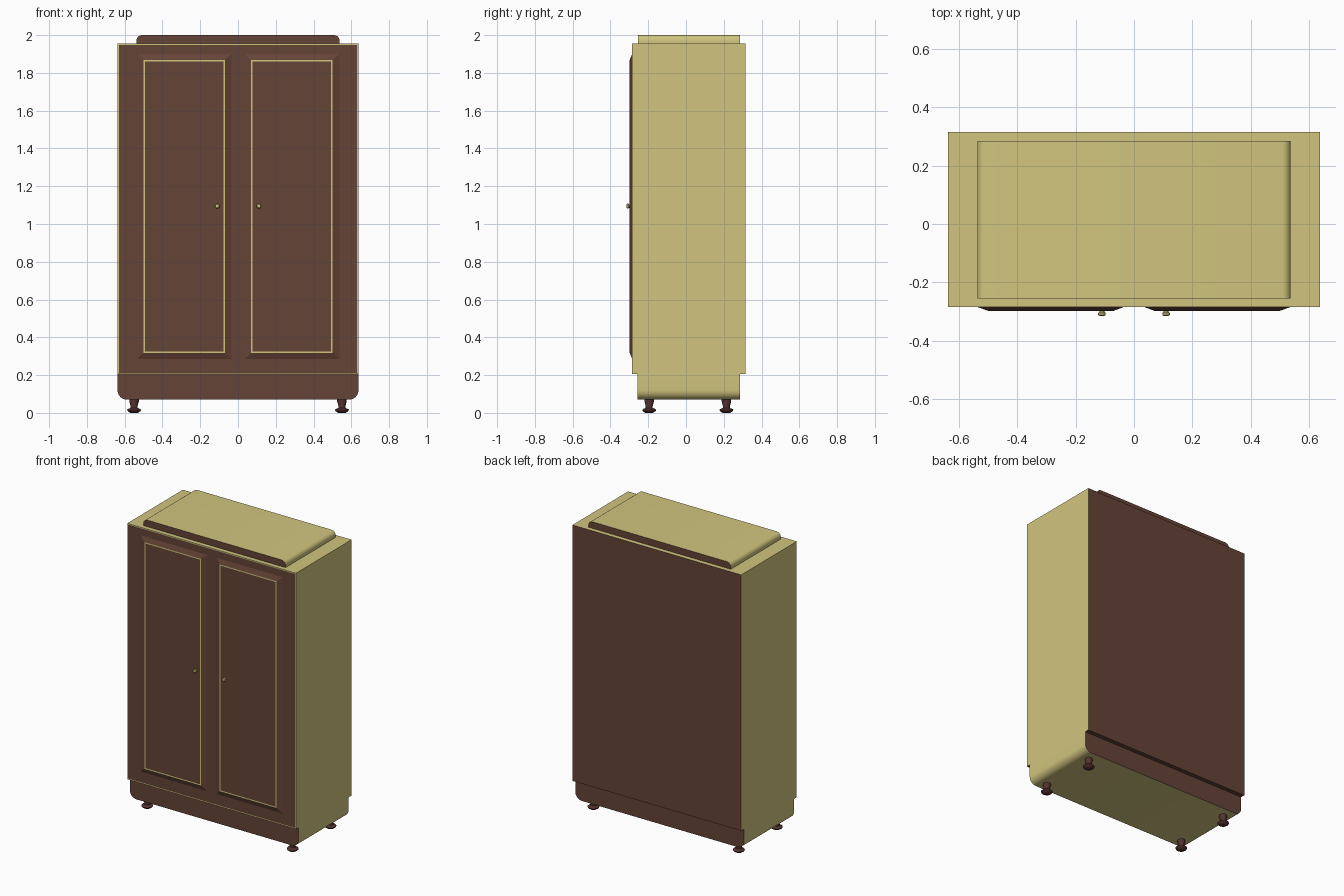
import bpy, bmesh
from math import cos, sin, pi

if "Cube" in bpy.data.objects:
    bpy.data.objects.remove(bpy.data.objects["Cube"])


def material(name, color):
    m = bpy.data.materials.new(name)
    m.diffuse_color = (*color, 1)
    m.use_nodes = True
    m.node_tree.nodes["Principled BSDF"].inputs["Base Color"].default_value = m.diffuse_color
    return m


WOOD = material("brown_wood", (0.13, 0.056, 0.038))
PALE = material("pale_wood", (0.64, 0.56, 0.21))
DARK = material("dark_feet", (0.09, 0.033, 0.03))


def finish(bm, name, mats, smooth=False):
    bmesh.ops.recalc_face_normals(bm, faces=bm.faces)
    me = bpy.data.meshes.new(name)
    bm.to_mesh(me)
    bm.free()
    for m in mats:
        me.materials.append(m)
    ob = bpy.data.objects.new(name, me)
    bpy.context.collection.objects.link(ob)
    if smooth:
        bpy.ops.object.select_all(action='DESELECT')
        ob.select_set(True)
        bpy.context.view_layer.objects.active = ob
        bpy.ops.object.shade_smooth_by_angle(angle=pi / 6)
    return ob


def prism(name, profile, y0, y1, border=0, pale_bottom=True, smooth=False):
    """Extrude an xz profile along y: brown ends, pale sides, optional pale front border."""
    bm = bmesh.new()
    front = bm.faces.new([bm.verts.new((x, y0, z)) for x, z in profile])
    back = bm.faces.new([bm.verts.new((x, y1, z)) for x, z in profile])
    f, b = list(front.verts), list(back.verts)
    for i in range(len(f)):
        j = (i + 1) % len(f)
        bm.faces.new((f[i], f[j], b[j], b[i])).material_index = 1
    bm.normal_update()
    if not pale_bottom:
        low = min(bm.faces, key=lambda q: q.calc_center_median().z)
        low.material_index = 0
    if border:
        ring = bmesh.ops.inset_individual(bm, faces=[front], thickness=border)
        for q in ring["faces"]:
            q.material_index = 1
    return finish(bm, name, [WOOD, PALE], smooth)


def lathe(name, profile, at, mat, sides, forward=False):
    """Revolve (radius, height) points about z, or about -y when forward is set."""
    bm = bmesh.new()
    rings = []
    for r, h in profile:
        ring = []
        for i in range(sides):
            a = 2 * pi * i / sides
            u, v = r * cos(a), r * sin(a)
            p = (u, -h, v) if forward else (u, v, h)
            ring.append(bm.verts.new([p[k] + at[k] for k in range(3)]))
        rings.append(ring)
    for lo, hi in zip(rings, rings[1:]):
        for i in range(sides):
            j = (i + 1) % sides
            bm.faces.new((lo[i], lo[j], hi[j], hi[i]))
    bm.faces.new(rings[0])
    bm.faces.new(rings[-1])
    return finish(bm, name, [mat], True)


def arc(cx, cz, r, a0, a1, n=6):
    return [(cx + r * cos(a0 + (a1 - a0) * i / n),
             cz + r * sin(a0 + (a1 - a0) * i / n)) for i in range(n + 1)]


# Main cabinet with a thin pale edge around the front
prism("cabinet_body", [(-0.638, 0.205), (0.638, 0.205), (0.638, 1.955), (-0.638, 1.955)],
      -0.285, 0.315, border=0.01, pale_bottom=False)

# Plinth with rounded lower corners
prism("plinth", arc(-0.588, 0.12, 0.05, pi, 1.5 * pi) + arc(0.588, 0.12, 0.05, 1.5 * pi, 2 * pi)
      + [(0.638, 0.205), (-0.638, 0.205)], -0.257, 0.285, smooth=True)

# Crown with rounded upper corners
prism("crown", [(-0.538, 1.955), (0.538, 1.955)] + arc(0.508, 1.97, 0.03, 0, pi / 2)
      + arc(-0.508, 1.97, 0.03, pi / 2, pi), -0.255, 0.285, smooth=True)

for side, s in (("left", -1), ("right", 1)):
    # Raised bevelled door panel with pale inlay line
    bm = bmesh.new()
    rows = []
    for x0, x1, z0, z1, y in ((0.035, 0.538, 0.285, 1.90, -0.285),
                              (0.07, 0.50, 0.318, 1.868, -0.298)):
        rows.append([bm.verts.new((s * x, y, z))
                     for x, z in ((x0, z0), (x1, z0), (x1, z1), (x0, z1))])
    bm.faces.new(rows[0])
    top = bm.faces.new(rows[1])
    for i in range(4):
        j = (i + 1) % 4
        bm.faces.new((rows[0][i], rows[0][j], rows[1][j], rows[1][i]))
    bm.normal_update()
    for q in bmesh.ops.inset_individual(bm, faces=[top], thickness=0.01)["faces"]:
        q.material_index = 1
    finish(bm, side + "_door_panel", [WOOD, PALE])

    # Door knob
    lathe(side + "_knob", [(0.009, 0), (0.009, 0.005), (0.013, 0.008), (0.013, 0.015), (0.009, 0.018)],
          (s * 0.11, -0.297, 1.095), PALE, 12, forward=True)

    # Turned feet
    for end, y in (("front", -0.195), ("back", 0.214)):
        lathe(f"{end}_{side}_foot",
              [(0.02, 0), (0.034, 0.009), (0.037, 0.016), (0.032, 0.021), (0.019, 0.026),
               (0.018, 0.034), (0.025, 0.06), (0.025, 0.075)],
              (s * 0.55, y, 0), DARK, 16)
